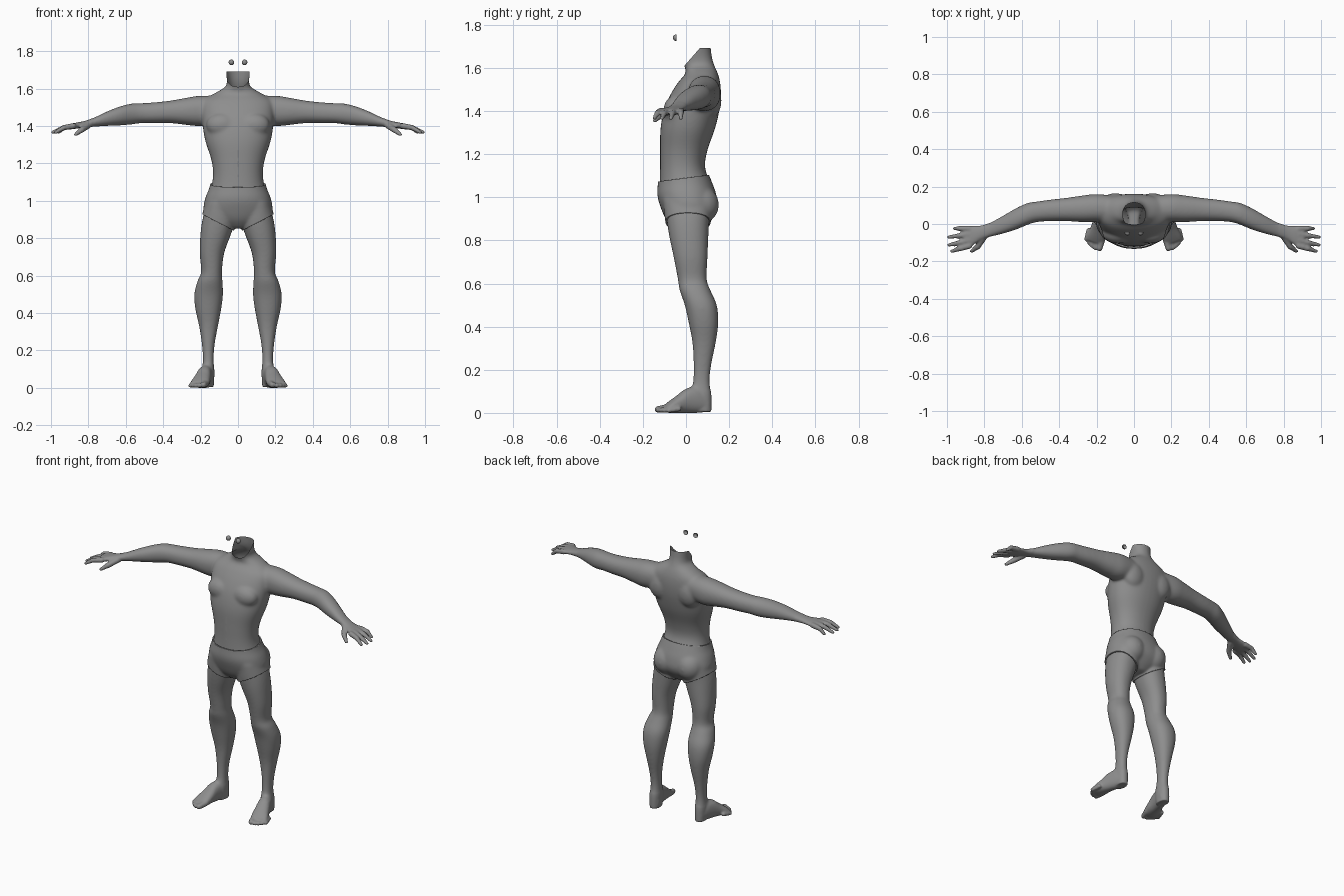
import bpy, bmesh, math
from mathutils import Vector, Matrix

cube = bpy.data.objects.get("Cube")
if cube:
    bpy.data.objects.remove(cube, do_unlink=True)

grey = bpy.data.materials.new("plain grey")
grey.use_nodes = True
grey.diffuse_color = (0.27, 0.27, 0.27, 1)
grey.node_tree.nodes["Principled BSDF"].inputs["Base Color"].default_value = grey.diffuse_color


def add_object(name, bm):
    mesh = bpy.data.meshes.new(name)
    bm.to_mesh(mesh)
    mesh.materials.append(grey)
    mesh.shade_smooth()
    obj = bpy.data.objects.new(name, mesh)
    bpy.context.scene.collection.objects.link(obj)
    return obj


def refine(rings, steps=4):
    """Catmull-Rom interpolation between the given sections."""
    rows = [Vector(r) for r in rings]
    out = []
    for i in range(len(rows) - 1):
        b, c = rows[i], rows[i + 1]
        a, d = rows[max(i - 1, 0)], rows[min(i + 2, len(rows) - 1)]
        for s in range(steps):
            t = s / steps
            out.append(0.5 * (2 * b + (c - a) * t + (2 * a - 5 * b + 4 * c - d) * t ** 2
                              + (3 * b - a - 3 * c + d) * t ** 3))
    return out + [rows[-1]]


def loft(bm, rings, place, power=2.2, sides=40):
    """Skin sections given as (station, a_min, a_max, b_min, b_max)."""
    loops = []
    for t, a0, a1, b0, b1 in refine(rings):
        loop = []
        for k in range(sides):
            ang = math.tau * k / sides
            c, s = math.cos(ang), math.sin(ang)
            u = math.copysign(abs(c) ** (2 / power), c)
            v = math.copysign(abs(s) ** (2 / power), s)
            loop.append(bm.verts.new(place(t, (a0 + a1 + (a1 - a0) * u) / 2,
                                           (b0 + b1 + (b1 - b0) * v) / 2)))
        loops.append(loop)
    for p, q in zip(loops, loops[1:]):
        for k in range(sides):
            n = (k + 1) % sides
            bm.faces.new((p[k], p[n], q[n], q[k]))
    bm.faces.new(loops[0][::-1])
    bm.faces.new(loops[-1])


def ellipsoid(bm, centre, size):
    bmesh.ops.create_uvsphere(bm, u_segments=24, v_segments=16, radius=1,
                              matrix=Matrix.LocRotScale(Vector(centre), None, Vector(size)))


def digit(bm, points, radii):
    """Finger or toe made of tapered segments with round joints."""
    pts = [Vector(p) for p in points]
    for p, r in zip(pts, radii):
        ellipsoid(bm, p, (r, r, r))
    for p, q, r, s in zip(pts, pts[1:], radii, radii[1:]):
        rot = (q - p).to_track_quat('Z', 'Y')
        bmesh.ops.create_cone(bm, cap_ends=True, segments=16, radius1=r, radius2=s, depth=(q - p).length,
                              matrix=Matrix.LocRotScale((p + q) / 2, rot, None))


raw = bmesh.new()

# torso and neck: height, front, back, half width
torso = [(.86, -.05, .07, .05), (.9, -.085, .11, .13), (.95, -.108, .138, .175), (1.01, -.125, .133, .168),
         (1.07, -.122, .112, .145), (1.14, -.12, .088, .133), (1.22, -.12, .1, .143), (1.32, -.118, .135, .175),
         (1.41, -.1, .156, .19), (1.48, -.07, .162, .195), (1.535, -.035, .158, .185),
         (1.575, -.002, .147, .125), (1.61, -.008, .132, .068), (1.65, -.025, .12, .06), (1.72, -.03, .112, .07)]
loft(raw, [(z, f, b, -w, w) for z, f, b, w in torso], lambda t, a, b: (b, a, t))

# arm: distance from centre, front, back, bottom, top
loft(raw, [(.1, .01, .15, 1.42, 1.56), (.2, .01, .16, 1.4, 1.562), (.27, .01, .153, 1.405, 1.552),
           (.36, .015, .14, 1.415, 1.536), (.45, .015, .13, 1.415, 1.526), (.52, .01, .12, 1.415, 1.522),
           (.57, -.005, .112, 1.408, 1.52), (.63, -.03, .085, 1.403, 1.505), (.7, -.052, .045, 1.4, 1.478),
           (.77, -.07, .008, 1.396, 1.445), (.82, -.085, -.008, 1.392, 1.427), (.87, -.12, -.01, 1.385, 1.417),
           (.91, -.13, -.015, 1.38, 1.408)], lambda t, a, b: (t, a, b))

# fingers and thumb
for root, tip, reach in ((-.024, -.024, .96), (-.054, -.07, .99), (-.087, -.112, .99), (-.117, -.146, .975)):
    digit(raw, [(.88, root, 1.4), (.93, (root + tip) / 2, 1.392), (reach, tip, 1.366)], (.016, .014, .0095))
digit(raw, [(.8, -.065, 1.405), (.835, -.12, 1.38), (.868, -.145, 1.355)], (.018, .016, .01))

# leg: height, front, back, inner, outer
loft(raw, [(.99, -.1, .12, .03, .165), (.9, -.09, .108, .015, .19), (.82, -.078, .104, .038, .201),
           (.72, -.057, .1, .074, .205), (.62, -.038, .096, .086, .197), (.57, -.03, .113, .083, .217),
           (.5, -.006, .143, .08, .234), (.42, .012, .15, .09, .228), (.33, .029, .139, .107, .208),
           (.23, .035, .119, .125, .193), (.15, .033, .11, .13, .188), (.08, .02, .118, .126, .194),
           (.005, .03, .118, .13, .19)], lambda t, a, b: (b, a, t))

# foot, turned slightly outwards, with five toes
heel, along = Vector((.155, .1, 0)), Vector((.26, -.96, 0)).normalized()
across = Vector((-along.y, along.x, 0))
loft(raw, [(0, -.03, .03, .005, .08), (.05, -.036, .036, 0, .12), (.1, -.04, .04, 0, .115),
           (.14, -.046, .045, 0, .085), (.18, -.05, .052, 0, .056), (.205, -.045, .05, .002, .036)],
     lambda t, a, b: heel + along * t + across * a + Vector((0, 0, b)))
for x, y, r in ((.184, -.13, .016), (.208, -.128, .012), (.226, -.116, .012), (.241, -.1, .011), (.255, -.081, .011)):
    tip = Vector((x, y, r))
    digit(raw, [tip - along * .05 + Vector((0, 0, .008)), tip], (r * 1.15, r))

# chest, shoulder blade, buttock and upper back muscles
ellipsoid(raw, (.085, -.05, 1.405), (.085, .055, .065))
ellipsoid(raw, (.1, .115, 1.45), (.075, .05, .085))
ellipsoid(raw, (.08, .07, .965), (.075, .075, .08))
ellipsoid(raw, (.2, .085, 1.49), (.09, .065, .07))

# fuse the parts into one skin
source = add_object("body_source", raw)
fuse = source.modifiers.new("fuse", 'REMESH')
fuse.mode, fuse.voxel_size = 'VOXEL', .006
fused = source.evaluated_get(bpy.context.evaluated_depsgraph_get())
skin = bmesh.new()
skin.from_mesh(fused.to_mesh())
fused.to_mesh_clear()
bpy.data.objects.remove(source, do_unlink=True)


def cut(bm, point, normal, outer=True, keep=lambda c: True):
    faces = [f for f in bm.faces if keep(f.calc_center_median())]
    geom = {e for f in faces for e in (f, *f.edges, *f.verts)}
    bmesh.ops.bisect_plane(bm, geom=list(geom), plane_co=point, plane_no=normal,
                           clear_outer=outer, clear_inner=not outer)


# keep one half and soften it, less so on fingers and toes
cut(skin, (0, 0, 0), (1, 0, 0), outer=False)
broad = [v for v in skin.verts if v.co.x < .78 and v.co.z > .1]
for verts, times in ((broad, 12), (skin.verts[:], 2)):
    for _ in range(times):
        bmesh.ops.smooth_vert(skin, verts=verts, factor=.5, mirror_clip_x=True, clip_dist=.002,
                              use_axis_x=True, use_axis_y=True, use_axis_z=True)

# briefs: hip region between waist and leg openings
cloth = skin.copy()
cut(cloth, (0, 0, 1.088), (0, -.13, 1))
cut(cloth, (.06, 0, .86), (-.54, 0, 1), outer=False)

# open neck with a sloping front edge
at_neck = lambda c: c.z > 1.56 and c.x < .13
cut(skin, (0, -.01, 1.607), (0, -.088, .077), keep=at_neck)
cut(skin, (0, 0, 1.692), (0, 0, 1), keep=at_neck)

for name, bm in (("body", skin), ("briefs", cloth)):
    obj = add_object(name, bm)
    mirror = obj.modifiers.new("mirror", 'MIRROR')
    mirror.use_clip = True
    mirror.merge_threshold = .002
    if name == "briefs":
        shell = obj.modifiers.new("shell", 'SOLIDIFY')
        shell.thickness, shell.offset = .008, 1

# eyes: shallow domes facing forward
for side, x in (("left", .035), ("right", -.035)):
    dome = bmesh.new()
    ellipsoid(dome, (x, -.046, 1.74), (.015, .015, .015))
    cut(dome, (0, -.043, 0), (0, 1, 0))
    add_object(side + "_eye", dome)
